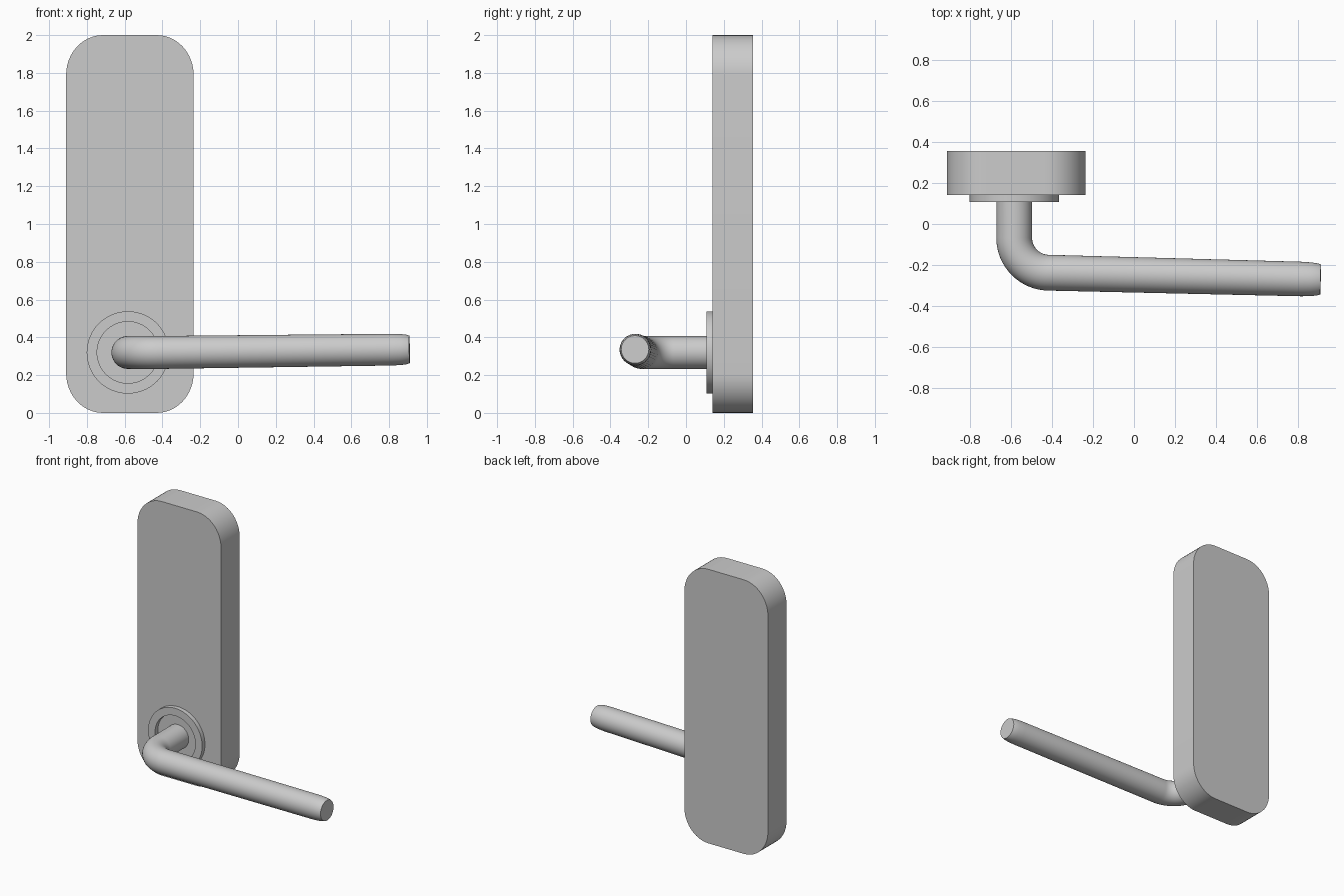
import bpy, bmesh
from math import sin, cos, pi, radians
from mathutils import Vector

if "Cube" in bpy.data.objects:
    bpy.data.objects.remove(bpy.data.objects["Cube"])

HUB_X, HUB_Z = -0.583, 0.32


def finish(name, bm, angle=35):
    bmesh.ops.recalc_face_normals(bm, faces=bm.faces)
    mesh = bpy.data.meshes.new(name)
    bm.to_mesh(mesh)
    bm.free()
    ob = bpy.data.objects.new(name, mesh)
    bpy.context.collection.objects.link(ob)
    bpy.ops.object.select_all(action='DESELECT')
    ob.select_set(True)
    bpy.context.view_layer.objects.active = ob
    bpy.ops.object.shade_smooth_by_angle(angle=radians(angle))
    return ob


def bridge(bm, a, b):
    n = len(a)
    for i in range(n):
        j = (i + 1) % n
        bm.faces.new((a[i], a[j], b[j], b[i]))


# Back plate: rounded rectangle extruded in depth
def back_plate(x0, x1, z0, z1, y0, y1, rx, rz, seg=12):
    corners = [(x1 - rx, z1 - rz), (x0 + rx, z1 - rz),
               (x0 + rx, z0 + rz), (x1 - rx, z0 + rz)]
    outline = []
    for k, (cx, cz) in enumerate(corners):
        for i in range(seg + 1):
            t = (k + i / seg) * pi / 2
            outline.append((cx + rx * cos(t), cz + rz * sin(t)))
    bm = bmesh.new()
    front = [bm.verts.new((x, y0, z)) for x, z in outline]
    back = [bm.verts.new((x, y1, z)) for x, z in outline]
    bridge(bm, front, back)
    bm.faces.new(front)
    bm.faces.new(back)
    return finish("back_plate", bm)


# Rosette: open ring turned around the spindle axis
def rosette(profile, seg=64):
    bm = bmesh.new()
    rings = []
    for r, y in profile:
        rings.append([bm.verts.new((HUB_X + r * cos(2 * pi * i / seg), y,
                                    HUB_Z + r * sin(2 * pi * i / seg))) for i in range(seg)])
    for k in range(len(rings)):
        bridge(bm, rings[k], rings[(k + 1) % len(rings)])
    return finish("rosette_ring", bm)


# Lever: round section swept along a bent, slightly drooping path
def lever(seg=40):
    r, bend = 0.087, 0.17
    cx, cy = HUB_X + bend, -0.067
    path = [(Vector((HUB_X, 0.15, HUB_Z)), r)]
    for i in range(17):
        t = pi + i / 16 * pi / 2
        path.append((Vector((cx + bend * cos(t), cy + bend * sin(t), HUB_Z)), r))
    start, end = path[-1][0], Vector((0.908, -0.270, 0.336))
    for f, rad in ((0.5, 0.0855), (0.93, 0.084), (0.965, 0.082),
                   (0.988, 0.078), (1.0, 0.073)):
        path.append((start.lerp(end, f), rad))
    bm = bmesh.new()
    rings = []
    up = Vector((0, 0, 1))
    for i, (p, rad) in enumerate(path):
        a = path[max(i - 1, 0)][0]
        b = path[min(i + 1, len(path) - 1)][0]
        tangent = (b - a).normalized()
        if i <= 1:
            tangent = Vector((0, -1, 0))
        side = tangent.cross(up).normalized()
        top = side.cross(tangent)
        rings.append([bm.verts.new(p + side * rad * cos(2 * pi * k / seg)
                                   + top * rad * sin(2 * pi * k / seg)) for k in range(seg)])
    for a, b in zip(rings, rings[1:]):
        bridge(bm, a, b)
    bm.faces.new(rings[0])
    bm.faces.new(rings[-1])
    return finish("lever_handle", bm, 40)


back_plate(-0.91, -0.235, 0.0, 2.0, 0.14, 0.355, 0.195, 0.21)
rosette([(0.218, 0.142), (0.218, 0.108), (0.163, 0.108), (0.163, 0.142)])
lever()
